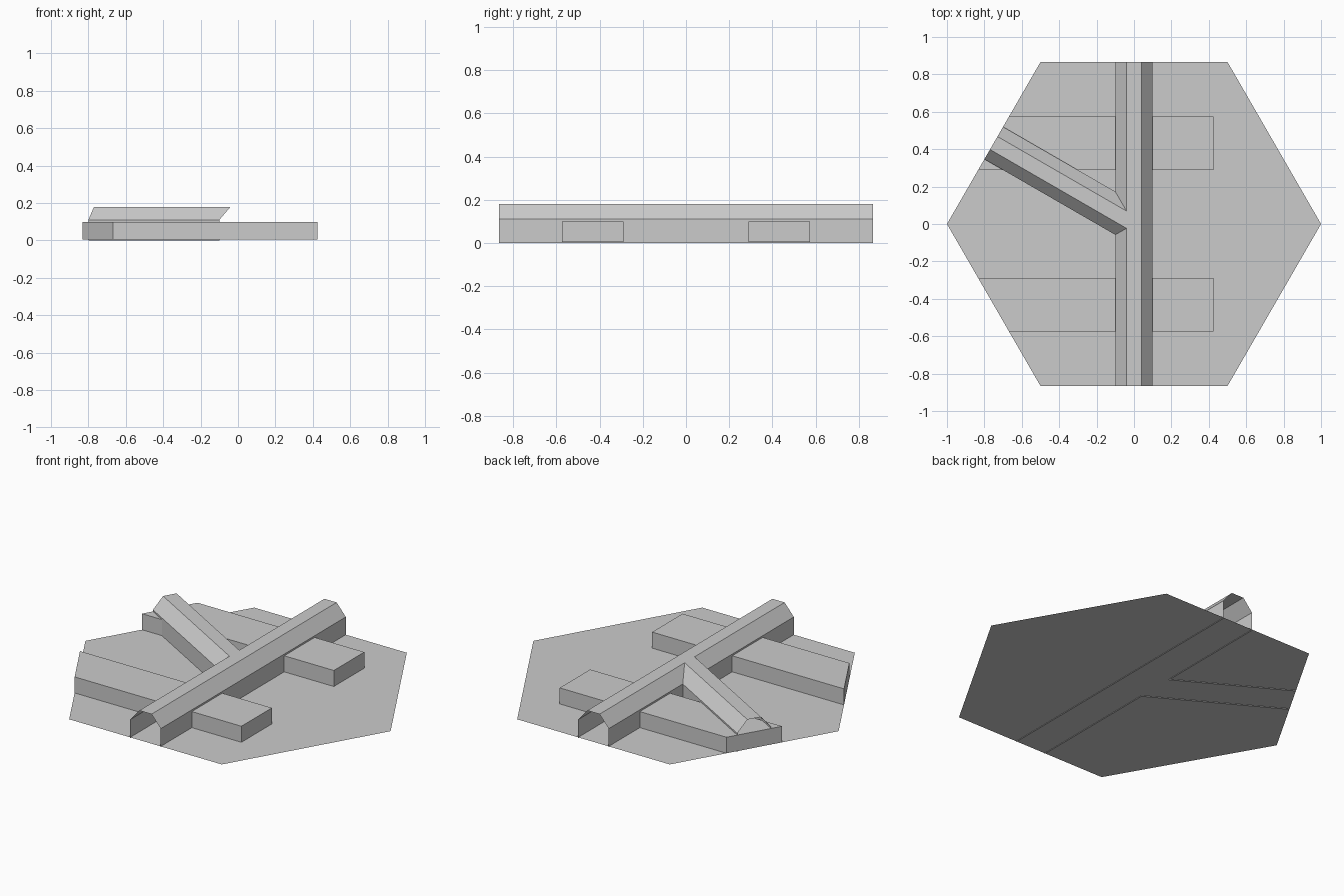
import bpy
import bmesh
from math import sin, cos, pi, sqrt

cube = bpy.data.objects.get("Cube")
if cube:
    bpy.data.objects.remove(cube, do_unlink=True)

grey = bpy.data.materials.new("plain grey")
grey.use_nodes = True
COLOUR = (0.6, 0.6, 0.6, 1)
grey.diffuse_color = COLOUR
grey.node_tree.nodes["Principled BSDF"].inputs["Base Color"].default_value = COLOUR

APOTHEM = sqrt(3) / 2
BASE_Z = 0.005
BLOCK_Z = 0.1
# Offset across the ridge and height, from its left foot to its right foot
PROFILE = [(-0.1, 0), (-0.1, 0.11), (-0.04, 0.18),
           (0.04, 0.18), (0.1, 0.11), (0.1, 0)]


def finish(name, bm):
    mesh = bpy.data.meshes.new(name)
    bm.to_mesh(mesh)
    bm.free()
    mesh.materials.append(grey)
    obj = bpy.data.objects.new(name, mesh)
    bpy.context.collection.objects.link(obj)
    return obj


def loft(bm, start, end):
    """Join two open rows of points with quads."""
    a = [bm.verts.new(p) for p in start]
    b = [bm.verts.new(p) for p in end]
    for i in range(len(a) - 1):
        bm.faces.new((a[i], a[i + 1], b[i + 1], b[i]))


def branch_point(s, t, z):
    """Point t along and s across the branch direction."""
    return (s / 2 - APOTHEM * t, s * APOTHEM + t / 2, z)


# Thin hexagonal base
bm = bmesh.new()
bm.faces.new([bm.verts.new((cos(i * pi / 3), sin(i * pi / 3), BASE_Z))
              for i in range(6)])
finish("hexagon_base", bm)

# Where the branch meets the sloping side of the main ridge
hub = [branch_point(s, (abs(s) + s / 2) / APOTHEM, z) for s, z in PROFILE]
rim = [branch_point(s, APOTHEM, z) for s, z in PROFILE]

# Main ridge, open at both ends and at the branch
front = [(x, -APOTHEM, z) for x, z in PROFILE]
back = [(x, APOTHEM, z) for x, z in PROFILE]
bm = bmesh.new()
loft(bm, front[2:], back[2:])
loft(bm, front[:3], hub[:3])
loft(bm, hub[:2:-1], back[:3])
finish("main_ridge", bm)

# Side branch
bm = bmesh.new()
loft(bm, hub, rim)
finish("branch_ridge", bm)

# Cross blocks, trimmed to the hexagon edge on one end
for name, side in (("front_block", -1), ("back_block", 1)):
    bm = bmesh.new()
    outline = [(0.425, 0.29), (0.425, 0.575)]
    outline += [(y / sqrt(3) - 1, y) for y in (0.575, 0.29)]
    ring = [bm.verts.new((x, side * y, BASE_Z)) for x, y in outline]
    floor = bm.faces.new(ring)
    top = bmesh.ops.extrude_face_region(bm, geom=[floor], use_keep_orig=True)
    for v in top["geom"]:
        if isinstance(v, bmesh.types.BMVert):
            v.co.z = BLOCK_Z
    bmesh.ops.recalc_face_normals(bm, faces=bm.faces)
    finish(name, bm)
